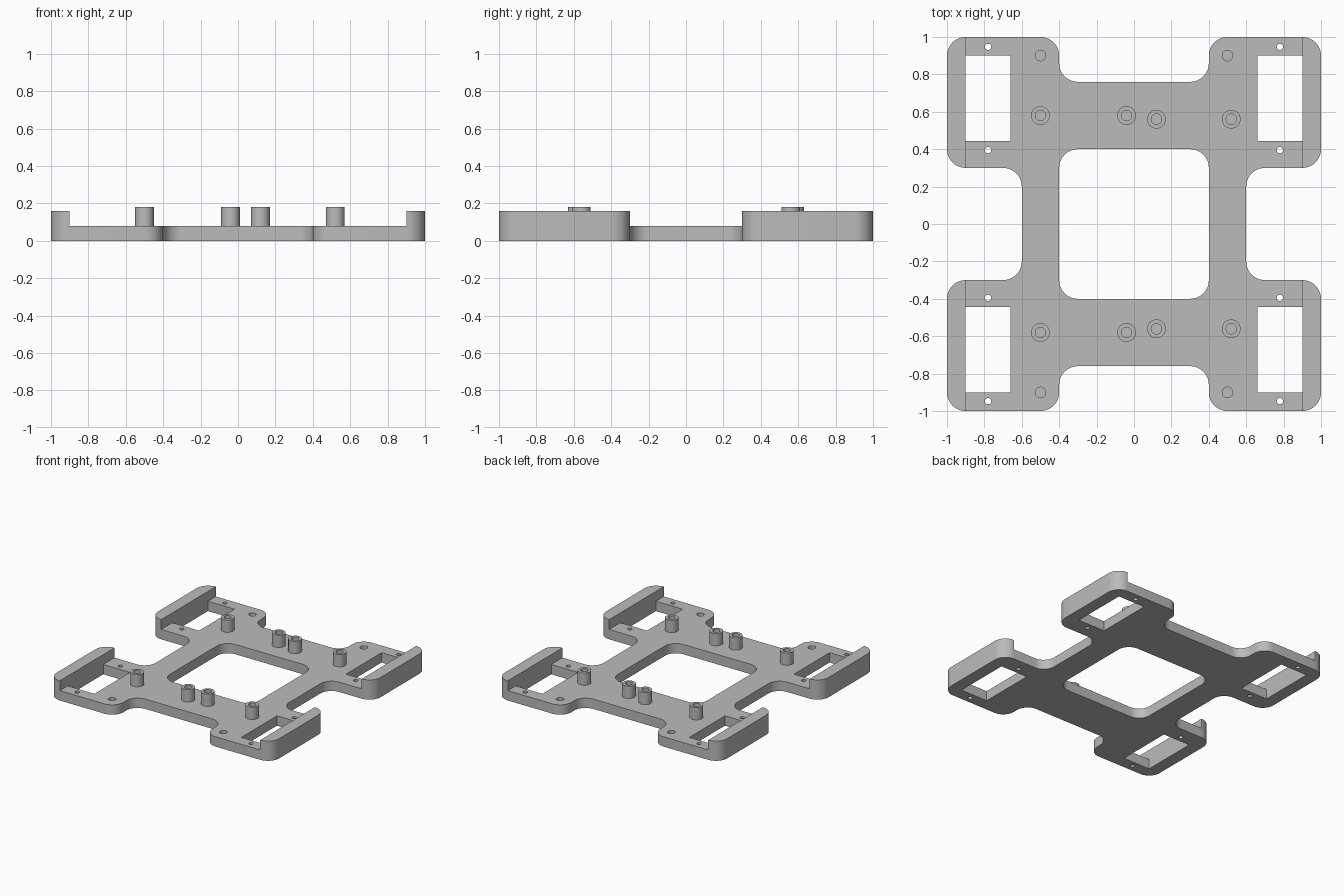
import bpy, bmesh
from math import pi, sin, cos, radians
from mathutils import Vector

cube = bpy.data.objects.get("Cube")
if cube:
    bpy.data.objects.remove(cube, do_unlink=True)

grey = bpy.data.materials.new("plain grey")
grey.use_nodes = True
COLOUR = (0.5, 0.5, 0.5, 1)
grey.diffuse_color = COLOUR
grey.node_tree.nodes["Principled BSDF"].inputs["Base Color"].default_value = COLOUR

PLATE, RIM, POST = 0.08, 0.16, 0.18     # top heights
FLOOR = 0.03                            # bottom of the blind holes
BORE = 0.028
FILLET = 0.1
SIDES = (1, -1)


def make_object(name, bm):
    bmesh.ops.recalc_face_normals(bm, faces=bm.faces)
    mesh = bpy.data.meshes.new(name)
    bm.to_mesh(mesh)
    bm.free()
    mesh.materials.append(grey)
    obj = bpy.data.objects.new(name, mesh)
    bpy.context.collection.objects.link(obj)
    return obj


def rounded(corners, radius=FILLET, steps=10):
    """Replace every right-angled corner of a loop by an arc."""
    points = []
    for i, corner in enumerate(corners):
        c = Vector(corner)
        a = (Vector(corners[i - 1]) - c).normalized() * radius
        b = (Vector(corners[(i + 1) % len(corners)]) - c).normalized() * radius
        for k in range(steps + 1):
            t = pi / 2 * k / steps
            points.append(c + a * (1 - sin(t)) + b * (1 - cos(t)))
    return points


def rectangle(x0, x1, y0, y1):
    return [(x0, y0), (x1, y0), (x1, y1), (x0, y1)]


def circle(x, y, r, n=32):
    return [(x + r * cos(2 * pi * i / n), y + r * sin(2 * pi * i / n)) for i in range(n)]


def add_prism(bm, points, z0, z1):
    low = [bm.verts.new((p[0], p[1], z0)) for p in points]
    high = [bm.verts.new((p[0], p[1], z1)) for p in points]
    bm.faces.new(low[::-1])
    bm.faces.new(high)
    for i in range(len(low)):
        bm.faces.new((low[i - 1], low[i], high[i], high[i - 1]))


def cut(target, cutter):
    cutter.hide_render = True
    mod = target.modifiers.new("cut", 'BOOLEAN')
    mod.operation, mod.solver, mod.object = 'DIFFERENCE', 'EXACT', cutter
    bpy.context.view_layer.objects.active = target
    bpy.ops.object.modifier_apply(modifier=mod.name)
    bpy.data.objects.remove(cutter, do_unlink=True)


def smooth(obj):
    bpy.ops.object.select_all(action='DESELECT')
    obj.select_set(True)
    bpy.context.view_layer.objects.active = obj
    bpy.ops.object.shade_smooth_by_angle(angle=radians(30))


# Frame outline: one quarter mirrored around the centre
quarter = [(0.6, 0.3), (1, 0.3), (1, 1), (0.4, 1), (0.4, 0.76)]
outline = (quarter + [(-x, y) for x, y in reversed(quarter)]
           + [(-x, -y) for x, y in quarter] + [(x, -y) for x, y in reversed(quarter)])
bm = bmesh.new()
add_prism(bm, rounded(outline), 0, RIM)
frame = make_object("frame_plate", bm)

# Lower the middle so that only the side rims stay tall
bm = bmesh.new()
add_prism(bm, rectangle(-0.9, 0.9, -1.2, 1.2), PLATE, 0.3)
cut(frame, make_object("level_cutter", bm))

posts = [(x, y * s) for x, y in ((-0.5, 0.58), (-0.04, 0.58), (0.12, 0.56), (0.52, 0.56))
         for s in SIDES]

# Centre opening, motor windows, screw holes and blind holes
bm = bmesh.new()
add_prism(bm, rounded(rectangle(-0.4, 0.4, -0.4, 0.4)), -0.1, 0.3)
for sx in SIDES:
    for sy in SIDES:
        xs, ys = sorted((0.66 * sx, 0.9 * sx)), sorted((0.443 * sy, 0.9 * sy))
        add_prism(bm, rectangle(*xs, *ys), -0.1, 0.3)
        for y in (0.395, 0.947):
            add_prism(bm, circle(0.78 * sx, y * sy, 0.017, 20), -0.1, 0.3)
        add_prism(bm, circle(0.5 * sx, 0.9 * sy, BORE), FLOOR, 0.3)
for x, y in posts:
    add_prism(bm, circle(x, y, BORE), FLOOR, 0.3)
cut(frame, make_object("hole_cutter", bm))
smooth(frame)

# Hollow standoff posts
profile = [(BORE, PLATE), (BORE, POST), (0.05, POST), (0.05, PLATE)]
for number, (x, y) in enumerate(posts, 1):
    bm = bmesh.new()
    rings = [[bm.verts.new((px, py, z)) for px, py in circle(x, y, r)] for r, z in profile]
    for inner, outer in zip(rings, rings[1:]):
        for i in range(len(inner)):
            bm.faces.new((inner[i - 1], inner[i], outer[i], outer[i - 1]))
    post = make_object(f"standoff_post_{number}", bm)
    # An open tube: make sure its top rim faces up
    if any(f.normal.z < -0.5 for f in post.data.polygons):
        post.data.flip_normals()
    smooth(post)
